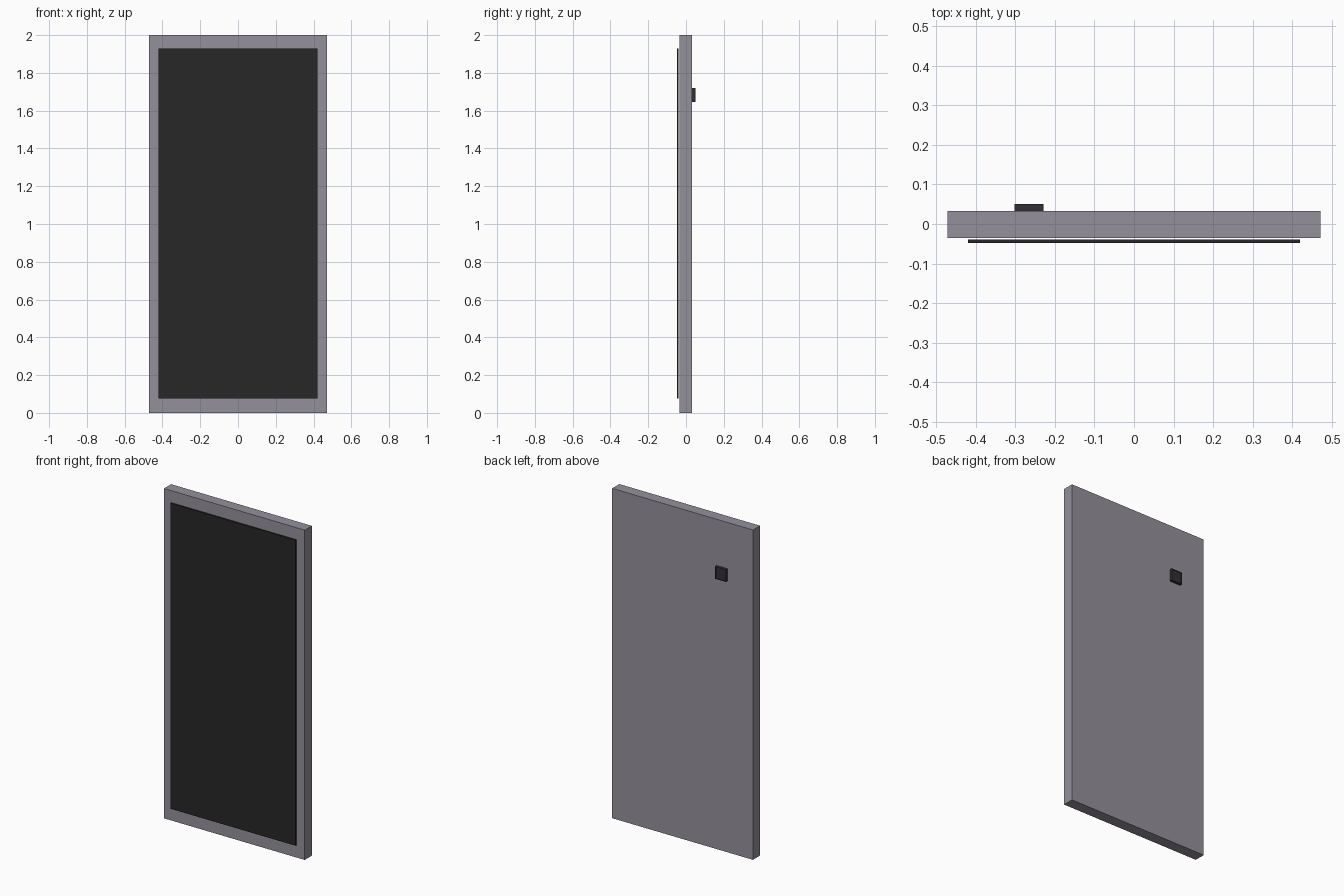
import bpy, bmesh

if "Cube" in bpy.data.objects:
    bpy.data.objects.remove(bpy.data.objects["Cube"])


def material(name, rgb):
    mat = bpy.data.materials.new(name)
    mat.diffuse_color = (*rgb, 1)
    mat.use_nodes = True
    mat.node_tree.nodes["Principled BSDF"].inputs["Base Color"].default_value = mat.diffuse_color
    return mat


def box(name, x, y, z, mat, lip=0, depth=0):
    """Box from (min, max) ranges; optional recess inside a lip on the +y face."""
    bm = bmesh.new()
    bmesh.ops.create_cube(bm, size=1)
    for v in bm.verts:
        v.co = [r[0] if c < 0 else r[1] for c, r in zip(v.co, (x, y, z))]
    bm.normal_update()
    if lip:
        back = [f for f in bm.faces if f.normal.y > 0.9]
        bmesh.ops.inset_region(bm, faces=back, thickness=lip)
        # second loop gives the recess straight walls
        bmesh.ops.inset_region(bm, faces=back, thickness=0.0005, depth=-depth)
    mesh = bpy.data.meshes.new(name)
    bm.to_mesh(mesh)
    bm.free()
    mesh.materials.append(mat)
    obj = bpy.data.objects.new(name, mesh)
    bpy.context.collection.objects.link(obj)
    return obj


grey = material("slab_grey", (0.30, 0.28, 0.33))
black = material("panel_black", (0.02, 0.02, 0.02))
dark = material("box_dark", (0.03, 0.028, 0.035))

# Main upright slab
box("slab", (-0.472, 0.472), (-0.035, 0.033), (0, 2), grey)

# Thin front panel, standing just clear of the slab
box("front_panel", (-0.42, 0.42), (-0.048, -0.039), (0.077, 1.93), black)

# Small box with a shallow rim on the back
box("back_box", (-0.302, -0.229), (0.033, 0.05), (1.646, 1.72), dark, 0.006, 0.002)
